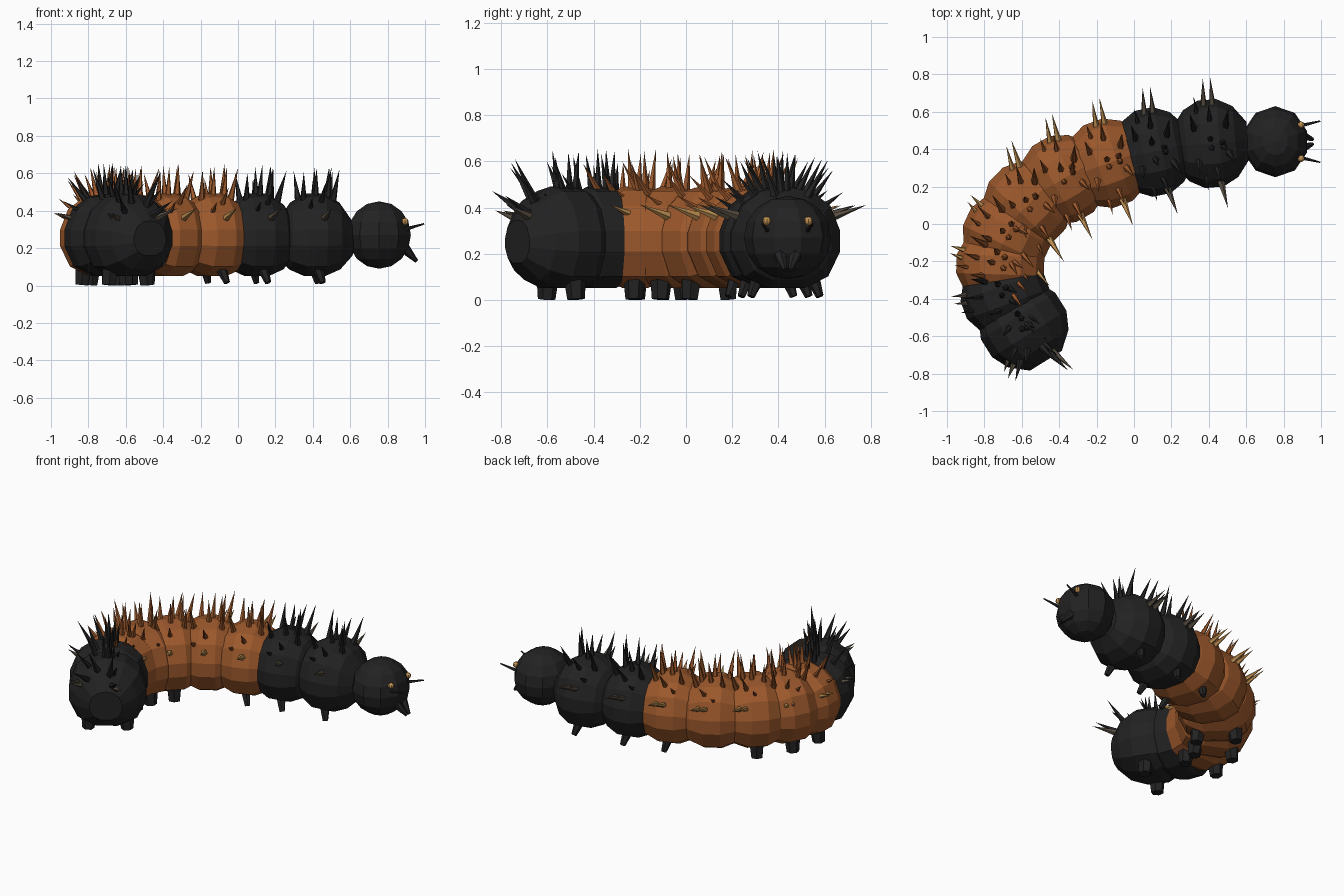
import bpy, bmesh, math, random
from mathutils import Vector, Matrix

if "Cube" in bpy.data.objects:
    bpy.data.objects.remove(bpy.data.objects["Cube"])

random.seed(4)


def material(name, rgb):
    m = bpy.data.materials.new(name)
    m.diffuse_color = (*rgb, 1)
    m.use_nodes = True
    m.node_tree.nodes["Principled BSDF"].inputs["Base Color"].default_value = m.diffuse_color
    return m


BLACK = material("black", (0.016, 0.016, 0.016))
BROWN = material("rust brown", (0.33, 0.098, 0.025))
TAN = material("tan", (0.52, 0.28, 0.085))
GREY = material("grey brown", (0.095, 0.075, 0.053))


def finish(bm, name, mat):
    bmesh.ops.recalc_face_normals(bm, faces=bm.faces)
    me = bpy.data.meshes.new(name)
    bm.to_mesh(me)
    bm.free()
    me.materials.append(mat)
    ob = bpy.data.objects.new(name, me)
    bpy.context.collection.objects.link(ob)
    return ob


def add_cone(bm, base, tip, r1, r2=0.0, sides=5):
    """Cone or tapered peg from base to tip."""
    base, tip = Vector(base), Vector(tip)
    d = tip - base
    rot = Vector((0, 0, 1)).rotation_difference(d).to_matrix().to_4x4()
    bmesh.ops.create_cone(bm, cap_ends=True, segments=sides, radius1=r1, radius2=r2,
                          depth=d.length, matrix=Matrix.Translation((base + tip) / 2) @ rot)


def add_sphere(bm, c, scale, u=10, v=8):
    mat = Matrix.Translation(c) @ Matrix.Diagonal((*scale, 1))
    bmesh.ops.create_uvsphere(bm, u_segments=u, v_segments=v, radius=1, matrix=mat)


# Half cross-section of the body (sideways, height) and its swelling along the axis
HALF = [(0.0, 0.495), (0.11, 0.475), (0.195, 0.41), (0.238, 0.30), (0.238, 0.21), (0.185, 0.10), (0.08, 0.048)]
SECTION = HALF + [(-y, z) for y, z in reversed(HALF[1:])]
SWELL = [(-1, 0.42), (-0.66, 0.80), (-0.25, 0.985), (0.25, 0.985), (0.66, 0.80), (1, 0.42)]
MID = 0.24


def body_segment(name, x, y, turn, length, mat):
    bm = bmesh.new()
    rot, rings, n = Matrix.Rotation(turn, 3, 'Z'), [], len(SECTION)
    for t, s in SWELL:
        rings.append([bm.verts.new(Vector((x, y, 0)) + rot @ Vector((t * length, w * s, MID + (z - MID) * s)))
                      for w, z in SECTION])
    for a, b in zip(rings, rings[1:]):
        for i in range(n):
            j = (i + 1) % n
            bm.faces.new((a[i], a[j], b[j], b[i]))
    bm.faces.new(rings[0])
    bm.faces.new(rings[-1])
    finish(bm, name, mat)


# x, y, path angle, inner spike angle, outer spike angle, half length, colour
SEGMENTS = [
    (0.41, 0.43, 5, 15, 3, 0.20, BLACK),
    (0.10, 0.385, 12, 22, 5, 0.20, BLACK),
    (-0.14, 0.325, 20, 22, 10, 0.215, BROWN),
    (-0.38, 0.24, 30, 26, 12, 0.215, BROWN),
    (-0.57, 0.10, 46, 33, 16, 0.215, BROWN),
    (-0.68, -0.06, 65, 40, 45, 0.21, BROWN),
    (-0.715, -0.22, 88, 45, 72, 0.20, BROWN),
    (-0.69, -0.38, 110, 50, 95, 0.20, BLACK),
    (-0.59, -0.54, 122, 48, 160, 0.225, BLACK),
]

# Fan of back spikes: offset along the body, tilt from vertical
FAN = [(0.0, 10), (0.0, 42), (0.08, 24), (-0.08, 24), (0.06, 4), (-0.06, 54)]

for k, (x, y, path, inner, outer, length, mat) in enumerate(SEGMENTS, 1):
    body_segment(f"body_segment_{k}", x, y, math.radians(path), length, mat)
    c = Vector((x, y, 0.29))
    up = Vector((0, 0, 1))
    along = Vector((math.cos(math.radians(path)), math.sin(math.radians(path)), 0))
    top, side = bmesh.new(), bmesh.new()
    for sgn, ang in ((-1, inner), (1, outer)):
        a = math.radians(ang)
        out = Vector((-math.sin(a), math.cos(a), 0)) * sgn
        # Long pale spikes on the flanks
        flank = out * math.sin(math.radians(71)) + up * math.cos(math.radians(71))
        if sgn < 0:
            add_cone(side, c + flank * 0.15, c + flank * 0.38, 0.03)
        else:
            reach = 0.37 if k < 6 else 0.30
            for off in (-0.03, 0.02):
                add_cone(side, c + flank * 0.16 + along * off, c + flank * reach + along * off * 0.8, 0.025)
        # Spikes fanned over the back
        for off, tilt in FAN:
            t = math.radians(tilt + random.uniform(-6, 6))
            d = out * math.sin(t) + up * math.cos(t)
            reach = random.uniform(0.335, 0.37) if tilt < 50 else 0.31
            add_cone(top, c + d * 0.15 + along * off, c + d * reach + along * off * 1.3, 0.023)
    finish(top, f"back_spikes_{k}", mat)
    finish(side, f"side_spikes_{k}", TAN if mat is BROWN else GREY)

# Slim front legs and stubby rear legs in pairs
for k, (x, y, path, *_) in enumerate(SEGMENTS, 1):
    if k in (4, 8):
        continue
    a = math.radians(path)
    out = Vector((-math.sin(a), math.cos(a), 0))
    bm = bmesh.new()
    for s in (-1, 1):
        p = Vector((x, y, 0)) + out * s * 0.11
        if k <= 3:
            add_cone(bm, p + Vector((0, 0, 0.12)), p + out * s * 0.04 + Vector((0.03, 0, 0.015)), 0.035, 0.017, 6)
        else:
            add_cone(bm, p + Vector((0, 0, 0.11)), p + out * s * 0.01 + Vector((0, 0, 0.003)), 0.05, 0.038, 6)
    finish(bm, f"leg_pair_{k}", BLACK)

# Head
bm = bmesh.new()
add_sphere(bm, (0.755, 0.44, 0.27), (0.178, 0.19, 0.18))
finish(bm, "head", BLACK)

# Eyes, antennae and jaws
eyes, feelers, jaws = bmesh.new(), bmesh.new(), bmesh.new()
for s in (-1, 1):
    add_sphere(eyes, (0.893, 0.44 + s * 0.09, 0.342), (0.019, 0.019, 0.019), 8, 6)
    add_cone(feelers, (0.89, 0.44 + s * 0.085, 0.30), (0.995, 0.44 + s * 0.11, 0.33), 0.011, 0.004)
    add_cone(jaws, (0.89, 0.44 + s * 0.035, 0.20), (0.955, 0.44 + s * 0.012, 0.13), 0.03, 0.01, 6)
finish(eyes, "eyes", TAN)
finish(feelers, "antennae", BLACK)
finish(jaws, "jaws", BLACK)
